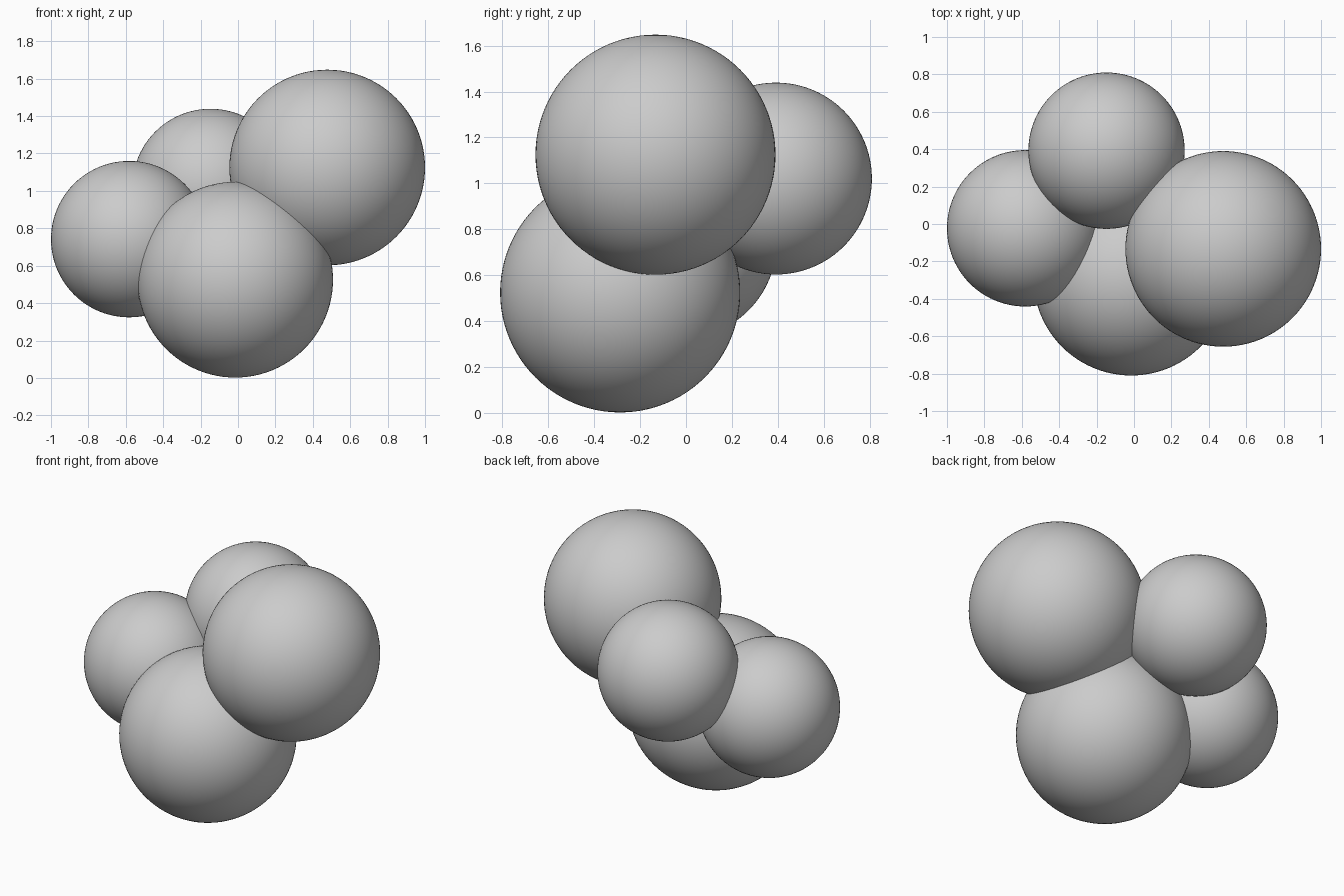
import bpy

if "Cube" in bpy.data.objects:
    bpy.data.objects.remove(bpy.data.objects["Cube"])

# Four overlapping smooth spheres: two large, two small
LARGE, SMALL = 0.523, 0.418

def ball(name, location, radius):
    bpy.ops.mesh.primitive_uv_sphere_add(segments=96, ring_count=48,
                                         radius=radius, location=location)
    obj = bpy.context.object
    obj.name = name
    bpy.ops.object.shade_smooth()
    return obj

ball("large_ball_upper", (0.477, -0.133, 1.125), LARGE)
ball("large_ball_lower", (-0.015, -0.287, 0.525), LARGE)
ball("small_ball_left", (-0.582, -0.023, 0.742), SMALL)
ball("small_ball_back", (-0.147, 0.392, 1.021), SMALL)
